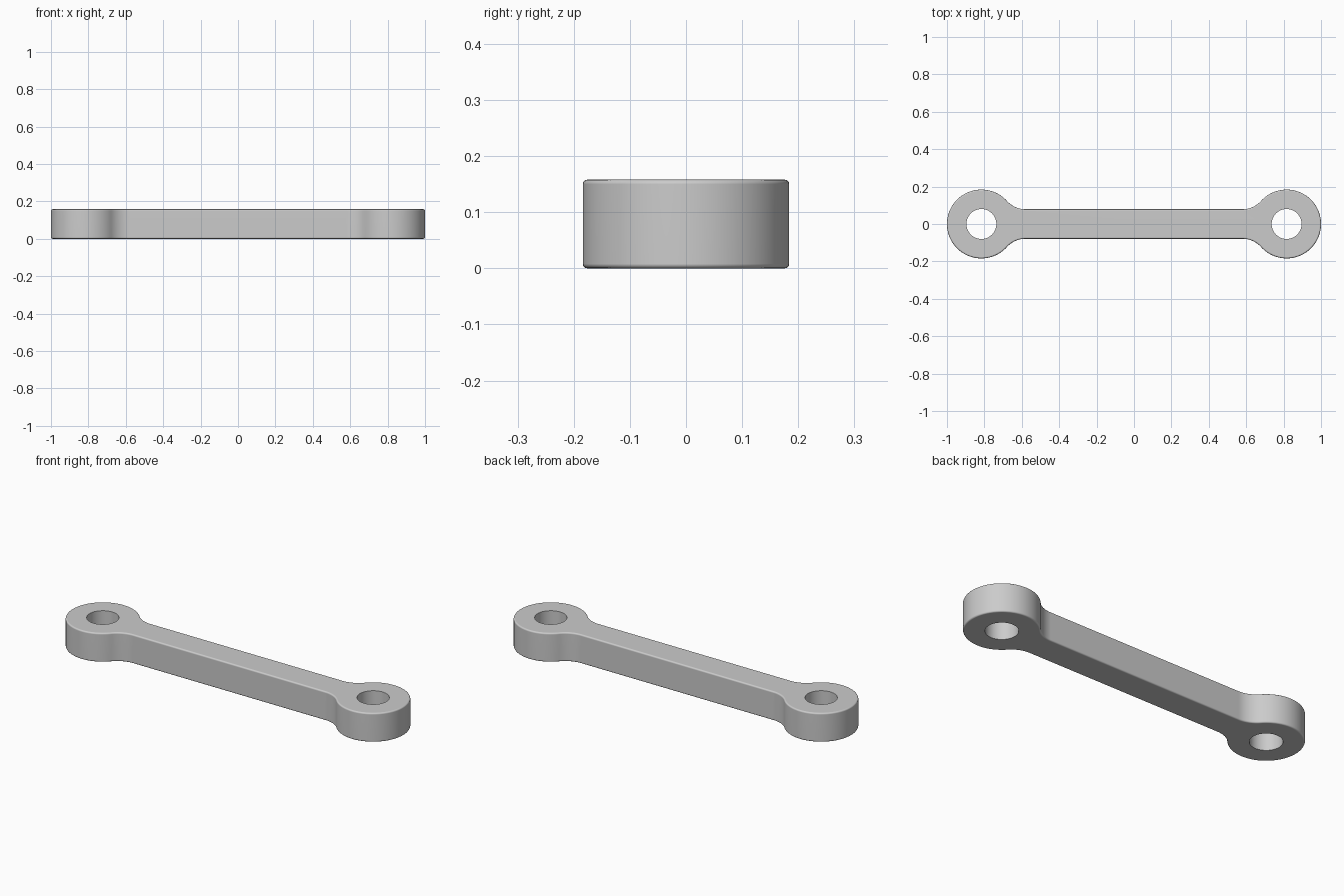
import bpy, bmesh
from math import cos, sin, pi, atan2, hypot, radians

if "Cube" in bpy.data.objects:
    bpy.data.objects.remove(bpy.data.objects["Cube"])

EYE_X, EYE_R, HOLE_R = 0.816, 0.184, 0.08
HALF_W, HEIGHT, ROUND = 0.079, 0.158, 0.008
FILLET_X = 0.58                      # where the straight bar meets the fillet

grey = bpy.data.materials.new("plain grey")
grey.use_nodes = True
colour = (0.6, 0.6, 0.6, 1)
grey.diffuse_color = colour
grey.node_tree.nodes["Principled BSDF"].inputs["Base Color"].default_value = colour


def arc(cx, cy, r, a0, a1, n):
    steps = [a0 + (a1 - a0) * i / n for i in range(n + 1)]
    return [(cx + r * cos(a), cy + r * sin(a)) for a in steps]


# Outline: fillet radius chosen so the fillet touches both bar and eye
dx = EYE_X - FILLET_X
fillet_r = (dx**2 + HALF_W**2 - EYE_R**2) / (2 * (EYE_R - HALF_W))
fillet_y = HALF_W + fillet_r
touch = atan2(fillet_y, -dx)         # contact direction seen from the eye
quarter = arc(EYE_X, 0, EYE_R, 0, touch, 40)
quarter += arc(FILLET_X, fillet_y, fillet_r, touch - pi, -pi / 2, 14)[1:]
upper = quarter + [(-x, y) for x, y in reversed(quarter)]
outline = upper + [(x, -y) for x, y in reversed(upper[1:-1])]

# Solid link with rounded rims
bm = bmesh.new()
base = bm.faces.new([bm.verts.new((x, y, 0)) for x, y in outline])
ext = bmesh.ops.extrude_face_region(bm, geom=[base], use_keep_orig=True)
for v in ext["geom"]:
    if isinstance(v, bmesh.types.BMVert):
        v.co.z = HEIGHT
bmesh.ops.recalc_face_normals(bm, faces=bm.faces)
rims = [e for e in bm.edges if abs(e.verts[0].co.z - e.verts[1].co.z) < 1e-5]
bmesh.ops.bevel(bm, geom=rims, offset=ROUND, segments=4, profile=0.5, affect="EDGES")
mesh = bpy.data.meshes.new("link_bar")
bm.to_mesh(mesh)
bm.free()
mesh.materials.append(grey)
link = bpy.data.objects.new("link_bar", mesh)
bpy.context.collection.objects.link(link)

# Pin holes through both eyes
for side, x in (("left", EYE_X), ("right", -EYE_X)):
    bpy.ops.mesh.primitive_cylinder_add(vertices=64, radius=HOLE_R, depth=1,
                                        location=(x, 0, HEIGHT / 2))
    cutter = bpy.context.object
    cutter.name = side + "_hole_cutter"
    cutter.data.materials.append(grey)
    bpy.context.view_layer.objects.active = link
    cut = link.modifiers.new(side + "_hole", "BOOLEAN")
    cut.operation, cut.solver, cut.object = "DIFFERENCE", "EXACT", cutter
    bpy.ops.object.modifier_apply(modifier=cut.name)
    bpy.data.objects.remove(cutter)

# Smooth walls, flat top and bottom
bpy.ops.object.select_all(action="DESELECT")
link.select_set(True)
bpy.context.view_layer.objects.active = link
bpy.ops.object.shade_smooth_by_angle(angle=radians(35))
normals = link.modifiers.new("flat_faces", "WEIGHTED_NORMAL")
normals.keep_sharp = True
